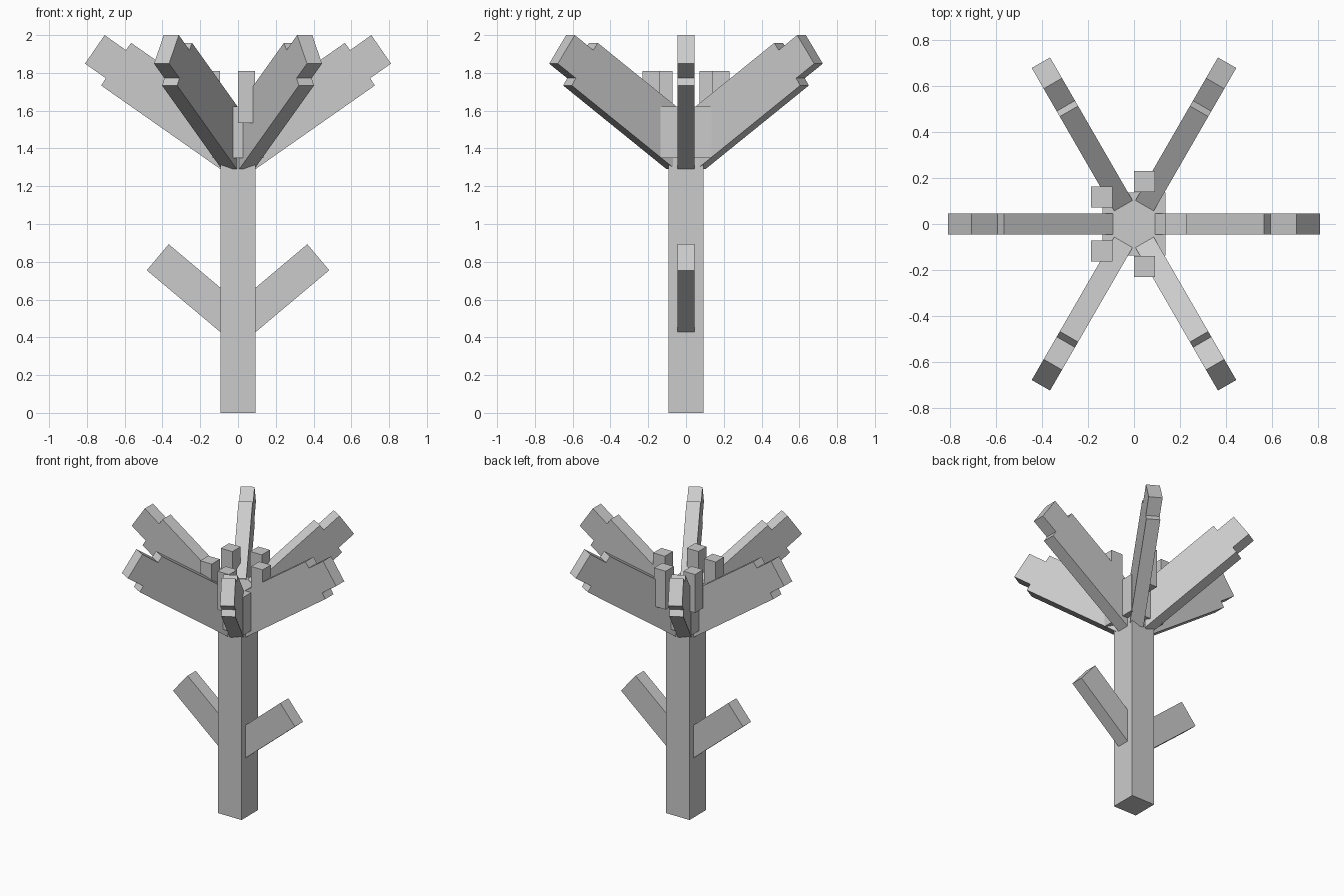
import bpy, bmesh, math
from mathutils import Matrix

if "Cube" in bpy.data.objects:
    bpy.data.objects.remove(bpy.data.objects["Cube"])

grey = bpy.data.materials.new("plain_grey")
grey.diffuse_color = (0.6, 0.6, 0.6, 1)
grey.use_nodes = True
grey.node_tree.nodes["Principled BSDF"].inputs["Base Color"].default_value = grey.diffuse_color


def finish(name, bm):
    bmesh.ops.recalc_face_normals(bm, faces=bm.faces)
    mesh = bpy.data.meshes.new(name)
    bm.to_mesh(mesh)
    bm.free()
    mesh.materials.append(grey)
    obj = bpy.data.objects.new(name, mesh)
    bpy.context.collection.objects.link(obj)
    return obj


def box(name, cx, cy, z0, z1, width):
    bm = bmesh.new()
    m = Matrix.Translation((cx, cy, (z0 + z1) / 2)) @ Matrix.Diagonal((width, width, z1 - z0, 1))
    bmesh.ops.create_cube(bm, size=1, matrix=m)
    return finish(name, bm)


def slab(name, profile, thickness, angle):
    """Extrude an (r, z) outline to a slab and turn it about the stem."""
    bm = bmesh.new()
    face = bm.faces.new([bm.verts.new((r, -thickness / 2, z)) for r, z in profile])
    ext = bmesh.ops.extrude_face_region(bm, geom=[face])
    moved = [v for v in ext["geom"] if isinstance(v, bmesh.types.BMVert)]
    bmesh.ops.translate(bm, verts=moved, vec=(0, thickness, 0))
    bmesh.ops.rotate(bm, verts=bm.verts, cent=(0, 0, 0),
                     matrix=Matrix.Rotation(angle, 3, 'Z'))
    return finish(name, bm)


# stem and flower centre
box("stem", 0, 0, 0, 1.35, 0.185)
box("flower_centre", 0, 0, 1.35, 1.623, 0.272)

# two leaves on the stem
leaf = [(0.09, 0.425), (0.483, 0.755), (0.367, 0.893), (0.09, 0.66)]
for i in range(2):
    slab(f"leaf_{i + 1}", leaf, 0.092, math.pi * i)

# six petals with stepped tips
petal = [(0.092, 1.29), (0.724, 1.733), (0.70, 1.772), (0.81, 1.849),
         (0.706, 2.0), (0.593, 1.92), (0.566, 1.959), (0.092, 1.627)]
for i in range(6):
    slab(f"petal_{i + 1}", petal, 0.092, math.radians(60 * i))

# five stamens around the flower centre
for i, (x, y) in enumerate([(0.182, 0), (0.045, 0.185), (0.045, -0.185),
                            (-0.14, 0.117), (-0.14, -0.117)]):
    box(f"stamen_{i + 1}", x, y, 1.535, 1.81, 0.092)
